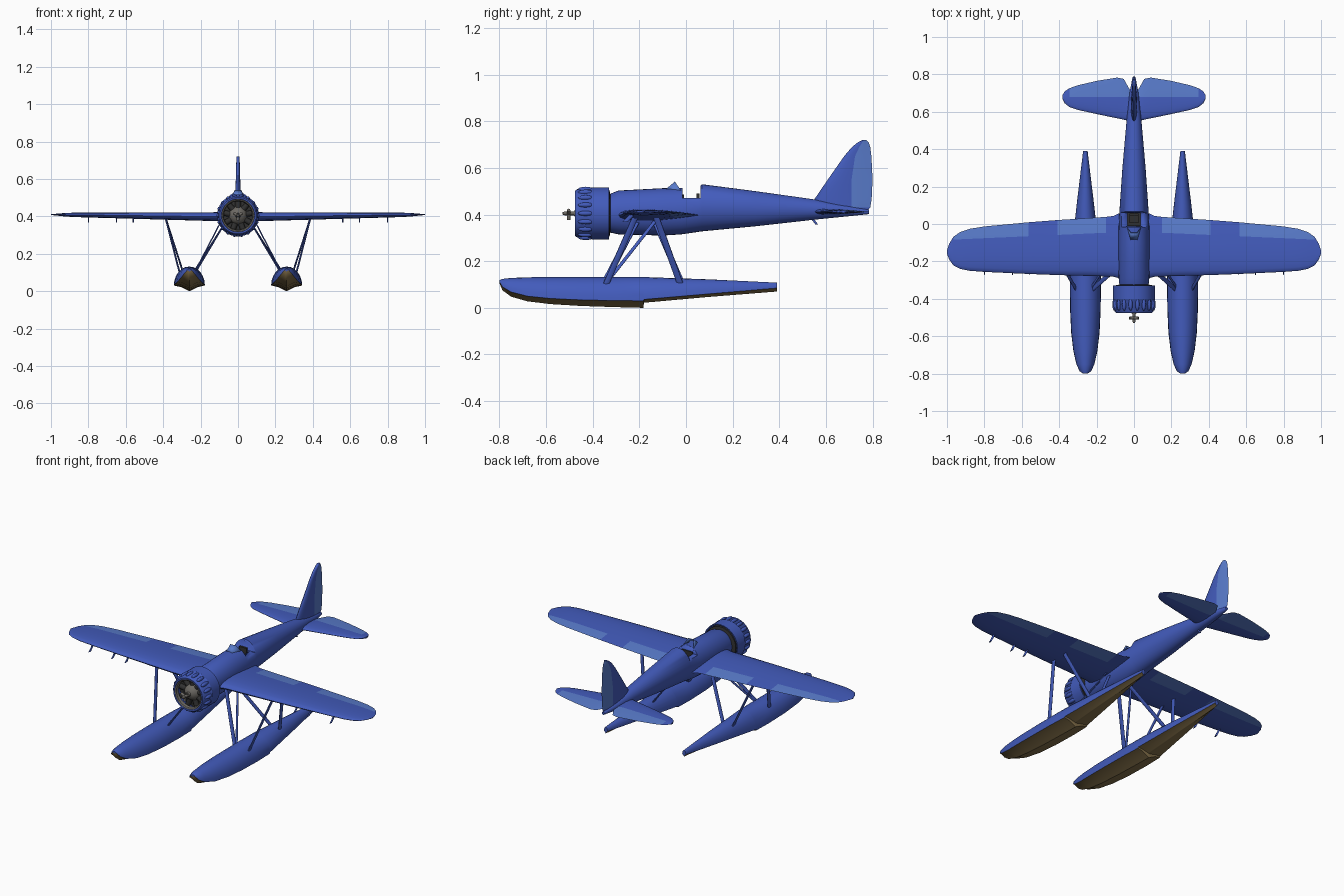
import bpy, bmesh
from math import sin, cos, pi, sqrt
from mathutils import Matrix

if "Cube" in bpy.data.objects:
    bpy.data.objects.remove(bpy.data.objects["Cube"])


def material(name, rgb):
    m = bpy.data.materials.new(name)
    m.diffuse_color = (*rgb, 1)
    m.use_nodes = True
    m.node_tree.nodes["Principled BSDF"].inputs["Base Color"].default_value = m.diffuse_color
    return m


BLUE = material("blue_paint", (0.055, 0.105, 0.5))
LIGHT = material("light_blue_fabric", (0.10, 0.20, 0.6))
BROWN = material("hull_brown", (0.22, 0.155, 0.065))
DARK = material("dark_metal", (0.03, 0.03, 0.03))
GREY = material("warm_grey", (0.15, 0.14, 0.125))


def finish(name, bm, mats, mirror=False, normals=True, angle=35):
    if normals:
        bmesh.ops.recalc_face_normals(bm, faces=bm.faces[:])
    me = bpy.data.meshes.new(name)
    bm.to_mesh(me)
    bm.free()
    for m in mats:
        me.materials.append(m)
    ob = bpy.data.objects.new(name, me)
    bpy.context.collection.objects.link(ob)
    bpy.ops.object.select_all(action='DESELECT')
    ob.select_set(True)
    bpy.context.view_layer.objects.active = ob
    bpy.ops.object.shade_smooth_by_angle(angle=angle * pi / 180)
    if mirror:
        md = ob.modifiers.new("mirror", 'MIRROR')
        md.use_mirror_merge = False
    return ob


def loft(name, rings, mats, second=None, mirror=False, wrap=False):
    """Skin a list of closed rings; second(i, j) picks faces for material 1."""
    bm = bmesh.new()
    vs = [[bm.verts.new(p) for p in r] for r in rings]
    n, k = len(vs[0]), len(vs)
    for i in range(k if wrap else k - 1):
        a, b = vs[i], vs[(i + 1) % k]
        for j in range(n):
            f = bm.faces.new((a[j], a[(j + 1) % n], b[(j + 1) % n], b[j]))
            if second and second(i, j):
                f.material_index = 1
    if not wrap:
        bm.faces.new(vs[0])
        bm.faces.new(vs[-1])
    return finish(name, bm, mats, mirror)


CZ = 0.405  # engine axis height


def revolve(name, profile, mat, wrap=False, n=36):
    rings = [[(r * sin(2 * pi * j / n), y, CZ + r * cos(2 * pi * j / n))
              for j in range(n)] for r, y in profile]
    return loft(name, rings, [mat], wrap=wrap)


def foil(name, stations, hinge, light, vertical=False):
    """Aerofoil surface; stations are span, lead, trail, thickness, height."""
    rings = []
    for s, le, te, th, z in stations:
        c = te - le
        h = max(le + 0.4 * c, min(hinge(s), te - 0.08 * c))
        ys = [le + (h - le) * t for t in (0, .03, .12, .28, .5, .75, 1)] + [(h + te) / 2, te]
        prof = []
        for y in ys:
            f = (y - le) / c
            prof.append(5 * th * (.2969 * sqrt(f) - .126 * f - .3516 * f**2 + .2843 * f**3 - .1036 * f**4))
        pts = [(y, z + t) for y, t in zip(ys, prof)]
        pts += [(y, z - t) for y, t in list(zip(ys, prof))[-2:0:-1]]
        rings.append([(t, y, s) if vertical else (s, y, t) for y, t in pts])

    def is_light(i, j):
        mid = (stations[i][0] + stations[i + 1][0]) / 2
        return 6 <= j <= 9 and any(a < mid < b for a, b in light)
    return loft(name, rings, [BLUE, LIGHT], is_light, mirror=not vertical)


def box(name, lo, hi, mat, mirror=False):
    bm = bmesh.new()
    bmesh.ops.create_cube(bm, size=1)
    for v in bm.verts:
        v.co = [(a + b) / 2 + c * (b - a) for a, b, c in zip(lo, hi, v.co)]
    return finish(name, bm, [mat], mirror)


def strut(name, a, b, wx, wy, mirror=True, mat=BLUE):
    rings = [[(p[0] + wx * cos(2 * pi * j / 12), p[1] + wy * sin(2 * pi * j / 12), p[2])
              for j in range(12)] for p in (a, b)]
    return loft(name, rings, [mat], mirror=mirror)


# Fuselage: y, bottom, top, half width
body = [(-.335, .325, .485, .077), (-.29, .315, .503, .082), (-.1, .31, .513, .083),
        (-.02, .315, .514, .082), (.055, .326, .516, .079), (.068, .328, .53, .078),
        (.3, .35, .5, .062), (.55, .378, .465, .04), (.7, .393, .438, .024), (.785, .402, .42, .008)]
rings = []
for y, lo, hi, w in body:
    ring = []
    for j in range(32):
        s, c = sin(2 * pi * j / 32), cos(2 * pi * j / 32)
        ring.append((w * s, y, (lo + hi) / 2 + (hi - lo) / 2 * c))
    rings.append(ring)
fuselage = loft("fuselage", rings, [BLUE])

# Cockpit opening: a sill notch and a deeper well
for lo, hi in (((-.15, -.016, .472), (.15, .062, .6)), ((-.036, -.012, .41), (.036, .058, .6))):
    cutter = box("cockpit_cutter", lo, hi, BLUE)
    cutter.hide_render = True
    md = fuselage.modifiers.new("cut", 'BOOLEAN')
    md.operation, md.object, md.solver = 'DIFFERENCE', cutter, 'EXACT'
    bpy.context.view_layer.objects.active = fuselage
    bpy.ops.object.modifier_apply(modifier=md.name)
    bpy.data.objects.remove(cutter)
box("cockpit_floor", (-.036, -.012, .405), (.036, .058, .415), DARK)
box("seat_base", (-.024, .005, .415), (.024, .05, .435), DARK)
box("seat_back", (-.024, .045, .43), (.024, .057, .49), DARK)
box("instrument_panel", (-.036, -.014, .42), (.036, -.008, .485), DARK)

# Windscreen
bm = bmesh.new()
v = [bm.verts.new(p) for p in ((-.018, -.088, .508), (.018, -.088, .508), (.018, -.048, .541),
                               (-.018, -.048, .541), (-.042, -.014, .493), (.042, -.014, .493))]
for f in ((0, 1, 2, 3), (1, 5, 2), (0, 3, 4)):
    bm.faces.new([v[i] for i in f])
windscreen = finish("windscreen", bm, [LIGHT], angle=20)
windscreen.modifiers.new("thickness", 'SOLIDIFY').thickness = 0.003

# Cowling, with rocker blisters around the front
revolve("cowling", [(.084, -.462), (.089, -.474), (.097, -.475), (.104, -.466), (.107, -.41),
                    (.112, -.403), (.112, -.33), (.106, -.33), (.1, -.4), (.088, -.44)], BLUE, wrap=True)
revolve("cowling_lip", [(.076, -.455), (.08, -.47), (.087, -.474), (.09, -.46), (.084, -.45)], GREY, wrap=True)
revolve("exhaust_collector", [(.07, -.37), (.1, -.37), (.1, -.328), (.07, -.322)], DARK)
bm = bmesh.new()
for k in range(18):
    m = (Matrix.Translation((0, -.43, CZ)) @ Matrix.Rotation(2 * pi * (k + .5) / 18, 4, 'Y')
         @ Matrix.Translation((0, 0, .104)) @ Matrix.Diagonal((.011, .034, .012, 1)))
    bmesh.ops.create_uvsphere(bm, u_segments=12, v_segments=8, radius=1, matrix=m)
finish("cowling_blisters", bm, [BLUE], angle=60)

# Radial engine
revolve("engine_crankcase", [(.05, -.37), (.05, -.43), (.042, -.448), (.028, -.462), (.014, -.468), (.012, -.48)], GREY)
revolve("engine_baffle", [(.098, -.40), (.098, -.415), (.03, -.42)], DARK)
bm = bmesh.new()
for k in range(9):
    m = (Matrix.Translation((0, -.43, CZ)) @ Matrix.Rotation(2 * pi * k / 9, 4, 'Y')
         @ Matrix.Translation((0, 0, .062)))
    bmesh.ops.create_cone(bm, cap_ends=True, segments=12, radius1=.015, radius2=.015, depth=.05, matrix=m)
finish("engine_cylinders", bm, [DARK])

# Propeller hub with three blade sockets
revolve("propeller_shaft", [(.008, -.46), (.008, -.52), (.006, -.528), (.003, -.53)], GREY, n=16)
bm = bmesh.new()
for k in range(3):
    m = (Matrix.Translation((0, -.503, CZ)) @ Matrix.Rotation(2 * pi * k / 3 + pi, 4, 'Y')
         @ Matrix.Translation((0, 0, .014)))
    bmesh.ops.create_cone(bm, cap_ends=True, segments=12, radius1=.009, radius2=.007, depth=.028, matrix=m)
finish("propeller_sockets", bm, [GREY])

# Wing: span, leading edge, trailing edge
wing = [(.05, -.295, .062), (.085, -.288, .055), (.11, -.282, .043), (.15, -.28, .038), (.41, -.273, .021),
        (.565, -.267, .009), (.8, -.256, -.013), (.88, -.25, -.026), (.93, -.24, -.043), (.965, -.222, -.068),
        (.988, -.19, -.105), (1.0, -.16, -.14)]
foil("wing", [(s, a, b, (.052 - .032 * s) * min(1, (1.03 - s) * 8), .397 + .013 * s) for s, a, b in wing],
     lambda s: -.04 - .045 * s, [(.14, .41), (.565, .97)])

# Tailplane and fin with control surfaces
tail = [(.012, .55, .7), (.035, .553, .74), (.055, .558, .776), (.09, .565, .783), (.2, .588, .765),
        (.3, .61, .742), (.345, .625, .726), (.37, .645, .71), (.382, .668, .69)]
foil("tailplane", [(s, a, b, .026 - .04 * s, .412) for s, a, b in tail], lambda s: .68, [(.02, .345)])
fin = [(.4, .62, .765), (.43, .57, .79), (.465, .55, .796), (.55, .608, .8), (.65, .678, .795),
       (.69, .712, .79), (.71, .737, .783), (.72, .757, .773)]
foil("fin", [(s, a, b, .036 - .06 * (s - .4), 0) for s, a, b in fin], lambda s: .71, [(.42, .72)], True)

# Floats: y, top, chine, keel, half width
floats = [(-.8, .118, .112, .105, .012), (-.787, .124, .09, .075, .031), (-.75, .128, .068, .048, .048),
          (-.68, .131, .05, .028, .064), (-.58, .132, .04, .016, .076), (-.45, .132, .034, .008, .082),
          (-.3, .132, .031, .003, .083), (-.183, .132, .03, 0, .079), (-.18, .132, .036, .022, .078),
          (.1, .122, .06, .047, .047), (.39, .108, .085, .07, .012)]
rings = []
for y, top, ch, keel, w in floats:
    half = [(w * sin(a * pi / 12), ch + (top - ch) * cos(a * pi / 12)) for a in range(7)]
    half += [(w * .55, keel + .72 * (ch - keel)), (w * .12, keel + .15 * (ch - keel)), (0, keel)]
    full = half + [(-x, z) for x, z in half[-2:0:-1]]
    rings.append([(.26 + x, y, z) for x, z in full])
loft("floats", rings, [BLUE, BROWN], lambda i, j: 6 <= j <= 11, mirror=True)

# Float struts
strut("front_inner_strut", (.222, -.348, .11), (.07, -.215, .365), .005, .015)
strut("rear_inner_strut", (.232, -.02, .11), (.07, -.13, .365), .005, .014)
strut("front_outer_strut", (.31, -.348, .09), (.388, -.215, .395), .005, .014)
strut("rear_outer_strut", (.29, -.02, .09), (.388, -.13, .395), .005, .014)
strut("diagonal_strut", (.225, -.335, .115), (.09, -.13, .375), .004, .009)

# Racks under the wing and tail hook peg
for x in (.56, .65, .8):
    strut("wing_rack", (x, -.262, .368), (x, -.225, .405), .003, .012)
strut("tail_peg", (0, .56, .358), (0, .54, .385), .004, .006, mirror=False)
